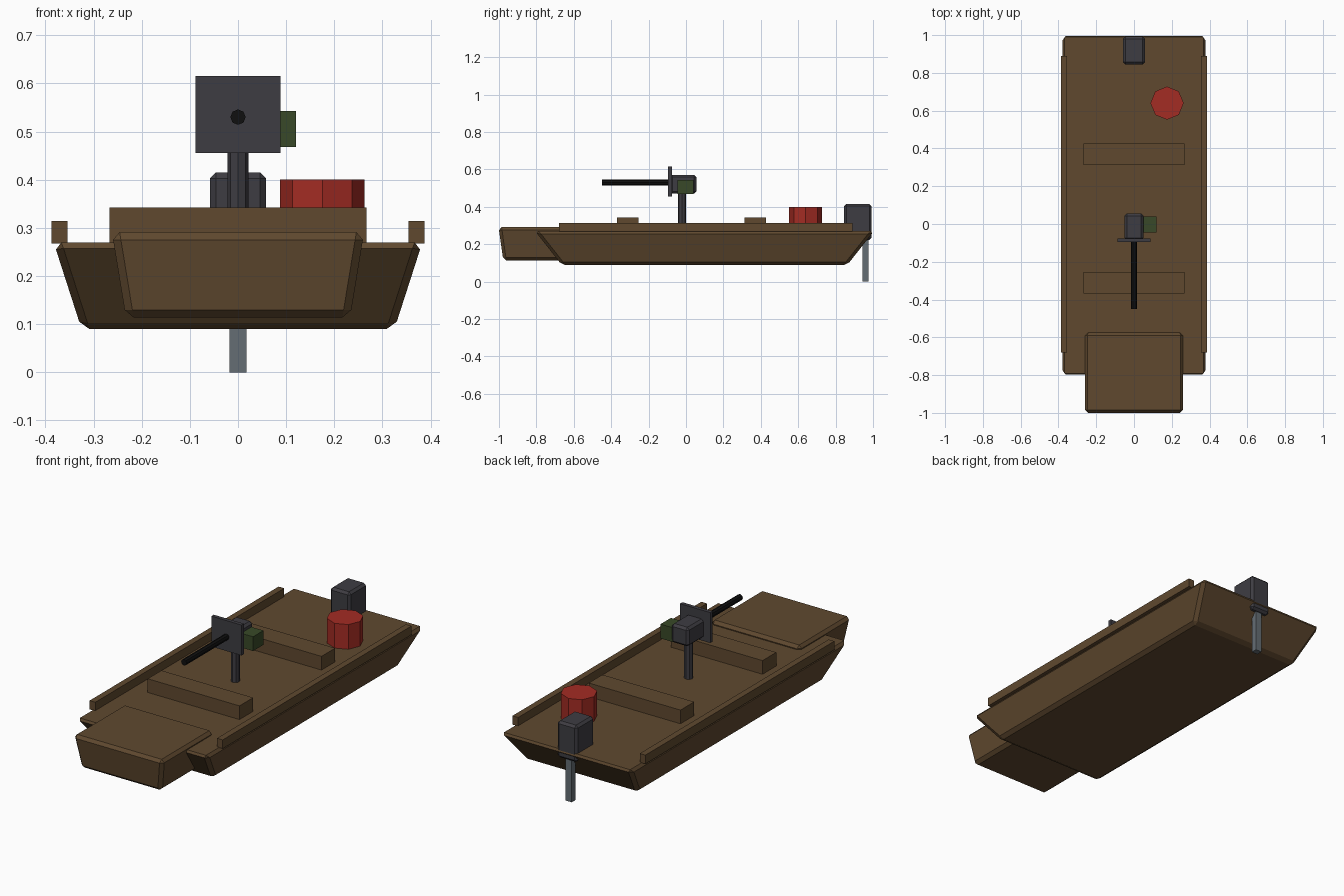
import bpy, bmesh, math
from mathutils import Vector, Matrix

cube = bpy.data.objects.get("Cube")
if cube:
    bpy.data.objects.remove(cube, do_unlink=True)


def material(name, rgb):
    m = bpy.data.materials.new(name)
    m.use_nodes = True
    m.diffuse_color = (*rgb, 1)
    m.node_tree.nodes["Principled BSDF"].inputs["Base Color"].default_value = (*rgb, 1)
    return m


wood = material("brown wood", (0.115, 0.066, 0.028))
metal = material("dark metal", (0.048, 0.046, 0.055))
black = material("black steel", (0.005, 0.005, 0.005))
red = material("red paint", (0.37, 0.025, 0.017))
green = material("olive green", (0.04, 0.066, 0.021))
steel = material("grey steel", (0.13, 0.155, 0.175))


def finish(name, bm, mat, bevel=0):
    bmesh.ops.recalc_face_normals(bm, faces=bm.faces)
    mesh = bpy.data.meshes.new(name)
    bm.to_mesh(mesh)
    bm.free()
    mesh.materials.append(mat)
    obj = bpy.data.objects.new(name, mesh)
    bpy.context.collection.objects.link(obj)
    if bevel:
        mod = obj.modifiers.new("Bevel", "BEVEL")
        mod.width = bevel
        mod.segments = 1
    return obj


def box(name, mat, x, y, z, bevel=0, taper=(0, 0)):
    """Box from (min, max) ranges; taper pulls the bottom edges inward."""
    bm = bmesh.new()
    bmesh.ops.create_cube(bm, size=1)
    for v in bm.verts:
        low = v.co.z < 0
        sx, sy = (1 if v.co.x > 0 else -1), (1 if v.co.y > 0 else -1)
        v.co = Vector((x[sx > 0] - sx * taper[0] * low,
                       y[sy > 0] - sy * taper[1] * low,
                       z[not low]))
    return finish(name, bm, mat, bevel)


def cylinder(name, mat, centre, radius, length, along_y=False):
    bm = bmesh.new()
    bmesh.ops.create_cone(bm, cap_ends=True, segments=8, radius1=radius,
                          radius2=radius, depth=length)
    turn = Matrix.Rotation(math.pi / 2 if along_y else 0, 4, "X")
    bm.transform(Matrix.Translation(centre) @ turn)
    return finish(name, bm, mat)


# Hull and bow
box("hull", wood, (-0.383, 0.383), (-0.807, 1.005), (0.09, 0.27), 0.016, (0.058, 0.142))
box("bow_ramp", wood, (-0.262, 0.262), (-1.002, -0.573), (0.114, 0.291), 0.016, (0.029, 0.025))

# Side rails and benches
for side, x in (("right", (-0.387, -0.354)), ("left", (0.354, 0.387))):
    box(side + "_rail", wood, x, (-0.68, 0.89), (0.268, 0.314))
for name, y in (("front_bench", -0.312), ("rear_bench", 0.37)):
    box(name, wood, (-0.267, 0.267), (y - 0.057, y + 0.057), (0.26, 0.342))

# Fuel drum
cylinder("fuel_drum", red, (0.175, 0.64, 0.33), 0.088, 0.14)

# Outboard motor
box("motor_housing", metal, (-0.058, 0.058), (0.845, 0.992), (0.222, 0.415), 0.012)
box("motor_leg", steel, (-0.018, 0.018), (0.943, 0.976), (0, 0.26))

# Mounted gun
cylinder("gun_post", metal, (0, -0.022, 0.37), 0.022, 0.22)
box("gun_body", metal, (-0.05, 0.05), (-0.085, 0.055), (0.47, 0.57), 0.012)
box("gun_shield", metal, (-0.088, 0.088), (-0.096, -0.076), (0.455, 0.615))
cylinder("gun_barrel", black, (0, -0.26, 0.53), 0.016, 0.38, True)
box("ammo_box", green, (0.045, 0.12), (-0.046, 0.04), (0.468, 0.543))
